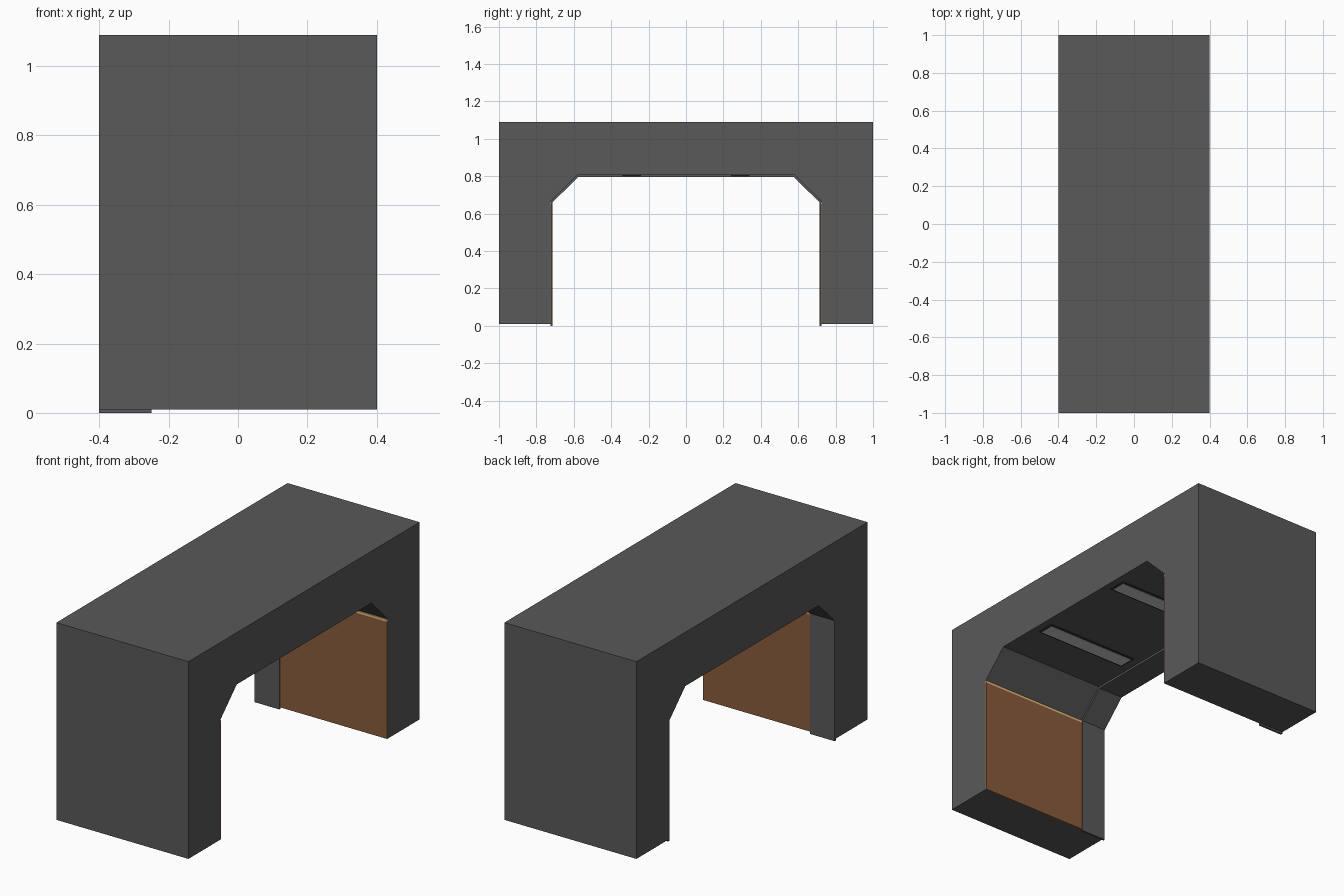
import bpy, bmesh

if "Cube" in bpy.data.objects:
    bpy.data.objects.remove(bpy.data.objects["Cube"])


def material(name, color):
    m = bpy.data.materials.new(name)
    m.diffuse_color = (*color, 1)
    m.use_nodes = True
    m.node_tree.nodes["Principled BSDF"].inputs["Base Color"].default_value = m.diffuse_color
    return m


DARK = material("dark_paint", (0.1, 0.1, 0.1))
BLACK = material("black_trim", (0.03, 0.03, 0.03))
WOOD = material("wood", (0.25, 0.11, 0.045))
TAN = material("tan_edge", (0.8, 0.48, 0.2))
LENS = material("lamp_lens", (0.6, 0.6, 0.6))


def finish(name, bm, mat):
    bmesh.ops.recalc_face_normals(bm, faces=bm.faces[:])
    mesh = bpy.data.meshes.new(name)
    bm.to_mesh(mesh)
    bm.free()
    mesh.materials.append(mat)
    bpy.context.collection.objects.link(bpy.data.objects.new(name, mesh))


def box(name, x0, x1, y0, y1, z0, z1, mat):
    bm = bmesh.new()
    bmesh.ops.create_cube(bm, size=1)
    for v in bm.verts:
        v.co = ((x0 + x1) / 2 + v.co.x * (x1 - x0),
                (y0 + y1) / 2 + v.co.y * (y1 - y0),
                (z0 + z1) / 2 + v.co.z * (z1 - z0))
    finish(name, bm, mat)


def arch(name, outer, inner, x0, x1, mat):
    # Half outlines run from foot to crown and are mirrored across y = 0
    full = lambda h: h + [(-y, z) for y, z in reversed(h)]
    profile = full(outer) + full(inner)[::-1]
    bm = bmesh.new()
    face = bm.faces.new([bm.verts.new((x0, y, z)) for y, z in profile])
    ext = bmesh.ops.extrude_face_region(bm, geom=[face])
    moved = [g for g in ext["geom"] if isinstance(g, bmesh.types.BMVert)]
    bmesh.ops.translate(bm, verts=moved, vec=(x1 - x0, 0, 0))
    finish(name, bm, mat)


# Main portal body
arch("portal_body", [(1, 0.01), (1, 1.09)],
     [(0.725, 0.01), (0.725, 0.665), (0.582, 0.806)], -0.4, 0.4, DARK)

# Raised lining band along one end of the opening
arch("lining_band", [(0.725, 0), (0.725, 0.665), (0.582, 0.806)],
     [(0.714, 0), (0.714, 0.66), (0.577, 0.795)], -0.4, -0.25, DARK)

for side, s in (("front", -1), ("back", 1)):
    # Wood wall panel with a light top edge
    ys = sorted((s * 0.719, s * 0.727))
    box(side + "_wood_panel", -0.25, 0.4, *ys, 0.01, 0.651, WOOD)
    box(side + "_panel_edge", -0.25, 0.4, *ys, 0.651, 0.663, TAN)
    # Ceiling lamp: dark frame and pale lens
    ys = (s * 0.29 - 0.05, s * 0.29 + 0.05)
    box(side + "_lamp_frame", -0.2, 0.36, *ys, 0.801, 0.807, BLACK)
    box(side + "_lamp_lens", -0.19, 0.35, ys[0] + 0.01, ys[1] - 0.01,
        0.799, 0.802, LENS)
